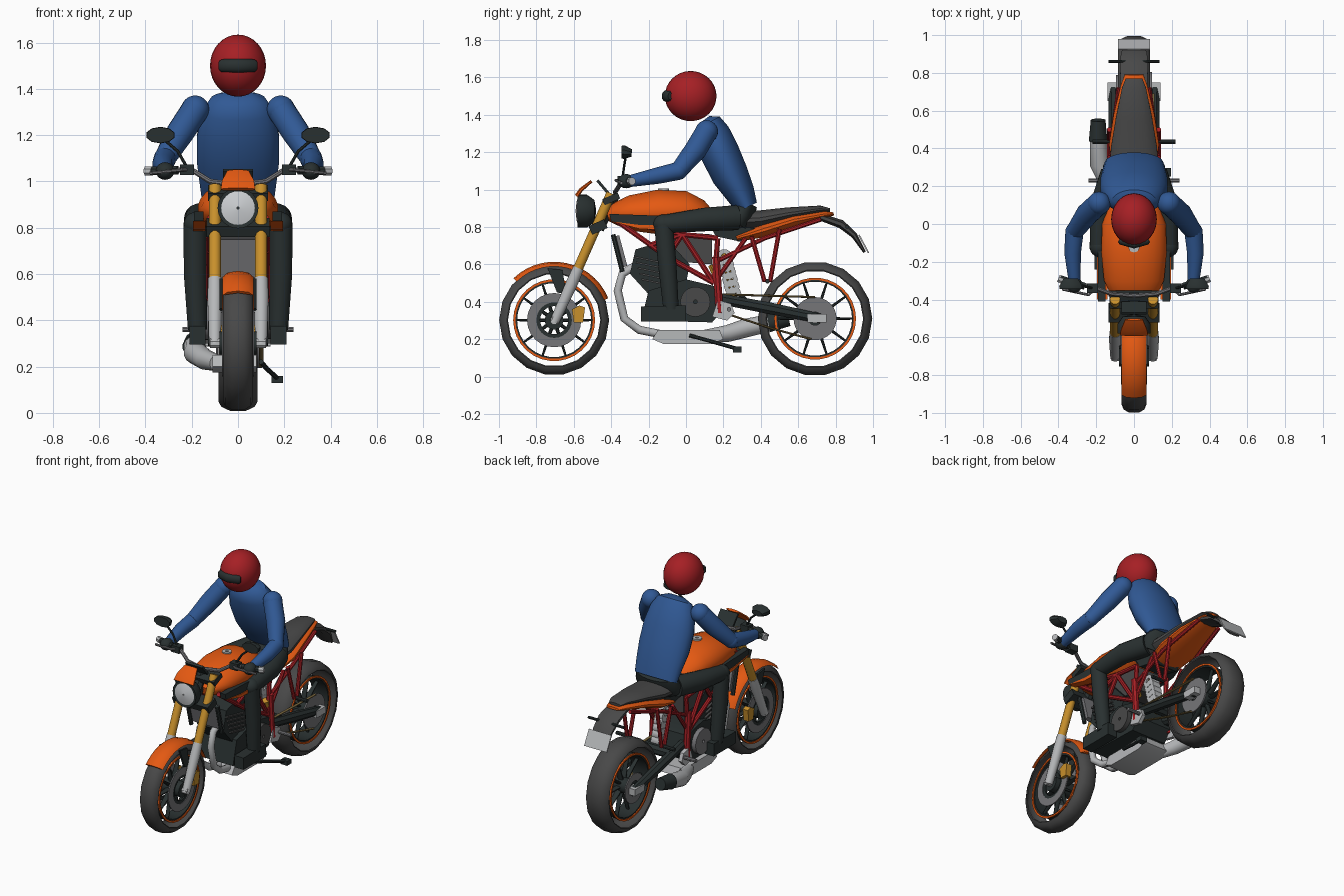
import bpy, bmesh
from math import sin, cos, pi, radians
from mathutils import Vector, Matrix

cube = bpy.data.objects.get("Cube")
if cube:
    bpy.data.objects.remove(cube, do_unlink=True)


def material(name, red, green, blue):
    mat = bpy.data.materials.new(name)
    mat.use_nodes = True
    mat.diffuse_color = (red, green, blue, 1)
    mat.node_tree.nodes["Principled BSDF"].inputs["Base Color"].default_value = (red, green, blue, 1)
    return mat


orange = material("orange paint", .78, .1, .006)
blue = material("blue jacket", .03, .1, .3)
red = material("red paint", .38, .014, .018)
black = material("dark cloth and plastic", .022, .03, .03)
rubber = material("rubber grey", .065, .065, .065)
silver = material("light metal", .47, .48, .49)
steel = material("mid grey metal", .18, .18, .19)
gold = material("gold metal", .58, .28, .025)
glass = material("headlamp glass", .62, .64, .66)
bronze = material("chain bronze", .2, .14, .05)


def finish(bm, name, mat, mirror=False):
    """Turn a bmesh into an object, optionally copied across the centre plane."""
    bmesh.ops.recalc_face_normals(bm, faces=bm.faces)
    if mirror:
        copy = bmesh.ops.duplicate(bm, geom=bm.verts[:] + bm.edges[:] + bm.faces[:])["geom"]
        for item in copy:
            if isinstance(item, bmesh.types.BMVert):
                item.co.x = -item.co.x
        bmesh.ops.reverse_faces(bm, faces=[f for f in copy if isinstance(f, bmesh.types.BMFace)])
    for face in bm.faces:
        face.smooth = True
    for edge in bm.edges:
        edge.smooth = len(edge.link_faces) == 2 and edge.calc_face_angle(0) < radians(40)
    mesh = bpy.data.meshes.new(name)
    bm.to_mesh(mesh)
    bm.free()
    mesh.materials.append(mat)
    obj = bpy.data.objects.new(name, mesh)
    bpy.context.collection.objects.link(obj)
    return obj


def bridge(bm, rings, closed=True):
    count = len(rings[0])
    for a, b in zip(rings, rings[1:]):
        for i in range(count if closed else count - 1):
            j = (i + 1) % count
            bm.faces.new((a[i], a[j], b[j], b[i]))


def sweep(bm, path, radii, sides):
    """Elliptical section along a path; radii are numbers or (width, depth)."""
    path = [Vector(p) for p in path]
    if not isinstance(radii, list):
        radii = [radii] * len(path)
    span = path[-1] - path[0]
    guide = Vector((0, 0, 1)) if abs(span.x) > .7 * span.length else Vector((1, 0, 0))
    rings = []
    for i, point in enumerate(path):
        tangent = (path[min(i + 1, len(path) - 1)] - path[max(i - 1, 0)]).normalized()
        side = (guide - tangent * guide.dot(tangent)).normalized()
        other = tangent.cross(side)
        wide, deep = radii[i] if isinstance(radii[i], tuple) else (radii[i], radii[i])
        angles = [2 * pi * (k + .5) / sides for k in range(sides)]
        rings.append([bm.verts.new(point + side * wide * cos(a) + other * deep * sin(a)) for a in angles])
    bridge(bm, rings)
    bm.faces.new(rings[0])
    bm.faces.new(rings[-1])


def tubes(name, paths, radii, mat, mirror=False, sides=8):
    bm = bmesh.new()
    for path in paths:
        sweep(bm, path, radii, sides)
    return finish(bm, name, mat, mirror)


def loft(name, stations, mat, sides=20):
    """Body centred on x = 0 from (y, z, half width, half depth) stations."""
    return tubes(name, [[(0, y, z) for y, z, w, d in stations]],
                 [(w, d) for y, z, w, d in stations], mat, sides=sides)


def lathe(name, profile, centre, mat, sides=24, start=0, end=360, axis="x", mirror=False):
    """Closed (offset, radius) profile turned about the x or y axis."""
    bm = bmesh.new()
    full = end - start == 360
    rings = []
    for k in range(sides if full else sides + 1):
        a = radians(start + (end - start) * k / sides)
        ring = []
        for off, r in profile:
            co = (off, r * cos(a), r * sin(a)) if axis == "x" else (r * cos(a), off, r * sin(a))
            ring.append(bm.verts.new(Vector(centre) + Vector(co)))
        rings.append(ring)
    bridge(bm, rings + [rings[0]] if full else rings)
    if not full:
        bm.faces.new(rings[0])
        bm.faces.new(rings[-1])
    return finish(bm, name, mat, mirror)


def disc(name, centre, outer, inner, half, mat, **options):
    return lathe(name, [(-half, inner), (-half, outer), (half, outer), (half, inner)], centre, mat, **options)


def prism(name, outline, low, high, mat, mirror=False):
    """Side outline in (y, z) extruded from x = low to x = high."""
    bm = bmesh.new()
    rings = [[bm.verts.new((x, y, z)) for y, z in outline] for x in (low, high)]
    bridge(bm, rings)
    bm.faces.new(rings[0])
    bm.faces.new(rings[1])
    return finish(bm, name, mat, mirror)


def box(name, centre, size, mat, mirror=False, tilt=0):
    bm = bmesh.new()
    turn = Matrix.Translation(centre) @ Matrix.Rotation(radians(tilt), 4, "X")
    bmesh.ops.create_cube(bm, size=1, matrix=turn @ Matrix.Diagonal((*size, 1)))
    return finish(bm, name, mat, mirror)


def ball(name, centre, size, mat, mirror=False):
    bm = bmesh.new()
    place = Matrix.Translation(centre) @ Matrix.Diagonal((*size, 1))
    bmesh.ops.create_uvsphere(bm, u_segments=24, v_segments=16, radius=1, matrix=place)
    return finish(bm, name, mat, mirror)


# Wheels: open tyre shell, rim band, spokes and hub
def wheel(label, y, z, radius, half):
    outer = [(-1, .86), (-.85, .94), (-.4, 1), (.4, 1), (.85, .94), (1, .86)]
    shell = [(half * u, radius * v) for u, v in outer]
    shell += [(half * u * .95, radius * (v - .02)) for u, v in reversed(outer)]
    centre = (0, y, z)
    lathe(label + "_tyre", shell, centre, rubber, sides=18)
    disc(label + "_rim", centre, .212, .198, half * .7, black, sides=30)
    for side in (-1, 1):
        disc(label + "_rim_stripe", (side * half * .72, y, z), .219, .207, .005, orange, sides=30)
    spokes = []
    for k in range(10):
        a = 2 * pi * k / 10
        spokes.append([(0, y + r * cos(a), z + r * sin(a)) for r in (.04, .2)])
    tubes(label + "_spokes", spokes, [(.022, .011), (.012, .006)], black)
    disc(label + "_hub", centre, .05, .01, .08, black)


wheel("front", -.705, .302, .294, .065)
wheel("rear", .69, .31, .306, .085)
disc("front_brake_disc", (.065, -.705, .302), .145, .095, .004, steel, mirror=True)
disc("front_disc_carrier", (.06, -.705, .302), .1, .075, .005, black, mirror=True)
prism("front_caliper", [(-.6, .29), (-.55, .29), (-.54, .37), (-.57, .38), (-.61, .36)], .05, .09, gold, True)
disc("rear_sprocket", (.09, .69, .31), .115, .035, .005, steel, sides=32)
disc("rear_brake_disc", (-.09, .69, .31), .1, .05, .004, steel)
tubes("rear_axle", [[(-.14, .69, .31), (.14, .69, .31)]], .025, silver)
lathe("front_mudguard", [(-.066, .287), (-.045, .305), (0, .312), (.045, .305), (.066, .287), (0, .3)],
      (0, -.705, .302), orange, sides=14, start=22, end=134)

# Fork and steering
tubes("fork_upper", [[(.1, -.4, .98), (.1, -.585, .56)]], .027, gold, True, 12)
tubes("fork_lower", [[(.1, -.575, .58), (.1, -.61, .5), (.1, -.705, .29)]], [.03, .033, .026], silver, True, 12)
tubes("front_axle", [[(-.12, -.705, .3), (.12, -.705, .3)]], .022, silver)
prism("mudguard_bracket", [(-.74, .58), (-.66, .57), (-.64, .44), (-.69, .45)], .068, .08, black, True)
box("lower_clamp", (0, -.47, .8), (.27, .09, .05), black, tilt=24)
box("upper_clamp", (0, -.4, .95), (.26, .09, .035), black, tilt=24)
tubes("steering_stem", [[(0, -.47, .79), (0, -.39, .96)]], .035, black)
tubes("handlebar", [[(.38, -.295, 1.045), (.2, -.34, 1.05), (.12, -.37, 1), (0, -.38, .985)]], .012, steel, True)
tubes("grip", [[(.39, -.29, 1.045), (.26, -.33, 1.048)]], .02, black, True)
tubes("bar_end", [[(.4, -.288, 1.045), (.37, -.3, 1.045)]], .021, silver, True)
tubes("lever", [[(.38, -.345, 1.035), (.24, -.375, 1.05), (.2, -.34, 1.05)]], .008, steel, True)
box("switch_block", (.22, -.34, 1.05), (.06, .05, .045), black, True)
tubes("mirror_stem", [[(.22, -.34, 1.06), (.26, -.33, 1.13), (.33, -.32, 1.19)]], .007, black, True)
tubes("mirror", [[(.335, -.345, 1.2), (.335, -.33, 1.2), (.335, -.29, 1.195)]],
      [(.062, .034), (.064, .036), (.04, .02)], black, True, 10)
box("instruments", (0, -.445, 1.015), (.13, .015, .09), black, tilt=40)

# Headlamp and fly screen
lathe("headlamp_shell", [(-.58, .088), (-.53, .088), (-.49, .06), (-.48, .005), (-.57, .005)],
      (0, 0, .885), black, axis="y")
lathe("headlamp_lens", [(-.59, .005), (-.585, .05), (-.575, .083), (-.57, .005)], (0, 0, .885), glass, axis="y")
tubes("fly_screen", [[(0, -.585, .965), (0, -.56, 1), (0, -.505, 1.045)]],
      [(.08, .012), (.075, .012), (.05, .008)], orange)

# Tank, side panels, seat and tail
loft("fuel_tank", [(-.42, .86, .08, .03), (-.38, .87, .12, .06), (-.3, .875, .16, .095), (-.15, .88, .175, .12),
                   (0, .88, .17, .112), (.08, .87, .14, .075), (.13, .85, .1, .04)], orange, 24)
disc("tank_cap", (0, -.12, 1), .03, .01, .006, silver, axis="x").rotation_euler = (0, 0, 0)
bpy.data.objects["tank_cap"].data.transform(
    Matrix.Translation((0, -.12, 1)) @ Matrix.Rotation(pi / 2, 4, "Y") @ Matrix.Translation((0, .12, -1)))
prism("side_panel", [(-.41, .87), (-.13, .86), (-.11, .8), (-.24, .805), (-.4, .83)], .15, .19, black, True)
prism("side_panel_trim", [(-.4, .83), (-.24, .81), (-.11, .81), (-.14, .785), (-.25, .79)], .14, .195, orange, True)
loft("seat", [(.08, .85, .1, .04), (.25, .83, .13, .055), (.4, .84, .125, .05), (.55, .87, .1, .036),
              (.72, .895, .065, .02), (.77, .89, .045, .01)], rubber, 16)
loft("tail_unit", [(.27, .74, .11, .02), (.42, .785, .135, .04), (.58, .835, .11, .035), (.74, .865, .07, .022),
                   (.79, .87, .05, .008)], orange, 16)
loft("rear_mudguard", [(.7, .86, .075, .02), (.83, .815, .08, .025), (.9, .755, .075, .018),
                       (.955, .665, .05, .008)], rubber, 8)
box("number_plate", (0, .95, .71), (.17, .008, .11), silver, tilt=28)
tubes("rear_indicators", [[(-.135, .86, .8), (.135, .86, .8)]], .009, black)
prism("seat_base", [(.12, .82), (.4, .79), (.3, .72), (.16, .75)], -.09, .09, black)

# Frame trellis
nodes = [(-.38, .84), (-.1, .64), (.15, .5), (.17, .74), (-.02, .76), (-.2, .7)]
pairs = [(0, 1), (1, 2), (2, 3), (0, 4), (4, 3), (4, 1), (4, 2), (5, 4)]
tubes("trellis_frame", [[(.12, *nodes[a]), (.12, *nodes[b])] for a, b in pairs], .015, red, True)
tubes("subframe", [[(.12, .17, .62), (.12, .42, .74), (.08, .72, .84)], [(.12, .15, .5), (.12, .32, .74)],
                   [(.13, .35, .75), (.13, .42, .51), (.13, .45, .51), (.13, .5, .79)]], .013, red, True)
tubes("pivot_brace", [[(.13, .16, .64), (.13, .18, .34)]], .022, red, True)
tubes("passenger_peg", [[(.13, .435, .51), (.22, .435, .51)]], .012, black, True)
tubes("rider_peg", [[(.12, .23, .36), (.24, .23, .36)]], .012, steel, True)

# Engine and radiator
prism("crankcase", [(-.24, .3), (.14, .29), (.2, .36), (.17, .48), (0, .52), (-.2, .46)], -.13, .13, black)
prism("cylinder_block", [(-.2, .44), (0, .5), (.02, .6), (-.1, .73), (-.27, .68), (-.3, .55)], -.1, .1, black)
prism("airbox", [(-.1, .62), (.14, .6), (.14, .76), (-.12, .78)], -.08, .08, rubber)
for n in range(5):
    box("cooling_fin", (0, -.14 - n * .01, .5 + n * .03), (.23, .2, .01), rubber, tilt=-12)
disc("clutch_cover", (-.14, .04, .4), .085, .01, .02, steel)
disc("alternator_cover", (.14, .05, .4), .08, .01, .02, rubber)
prism("pivot_plate", [(.14, .32), (.22, .3), (.26, .34), (.24, .39), (.17, .41)], .125, .15, silver, True)
box("radiator", (0, -.35, .67), (.22, .03, .17), steel, tilt=15)
tubes("radiator_frame", [[(.115, -.39, .76), (.115, -.34, .56)]], .014, black, True)

# Exhaust
tubes("header_pipes", [[(.05, -.26, .6), (.05, -.34, .55), (.05, -.365, .46), (.05, -.33, .31), (.04, -.25, .25),
                        (.03, -.1, .22)]], .022, silver, True, 10)
prism("collector", [(-.18, .2), (-.12, .175), (.14, .175), (.2, .2), (.18, .25), (-.15, .25)], -.11, .08, silver)
tubes("muffler", [[(-.09, .1, .215), (-.14, .22, .23), (-.185, .32, .26), (-.19, .46, .29)]],
      [.035, .045, .05, .045], silver, sides=14)
tubes("muffler_tip", [[(-.19, .44, .287), (-.19, .55, .31)]], [.05, .04], black, sides=14)

# Swingarm, chain, shock and stand
tubes("swingarm", [[(.095, .16, .42), (.105, .45, .365), (.11, .72, .31)]], [.03, .034, .028], black, True)
box("axle_block", (.115, .7, .312), (.05, .1, .045), silver, True)
tubes("swingarm_bridge", [[(-.1, .3, .4), (.1, .3, .4)]], .035, black)
tubes("chain", [[(.1, .19, .44), (.1, .69, .425)], [(.1, .19, .345), (.1, .45, .26), (.1, .67, .2)]],
      (.01, .006), bronze)
tubes("shock_body", [[(.03, .2, .67), (.03, .26, .4)]], .018, gold)
tubes("shock_reservoir", [[(.11, .14, .6), (.11, .17, .53)]], .025, gold)
for n in range(6):
    disc("spring_coil", (.03, .205 + n * .01, .64 - n * .04), .042, .018, .03, silver, sides=10)
tubes("side_stand", [[(.1, .02, .22), (.125, .13, .19), (.17, .27, .15)]], .011, black)
box("stand_foot", (.17, .275, .145), (.05, .045, .03), black)

# Rider
loft("jacket_torso", [(.1, 1.375, .06, .03), (.115, 1.355, .12, .075), (.14, 1.3, .155, .095),
                      (.18, 1.2, .178, .105), (.235, 1.08, .178, .1), (.29, .98, .165, .08),
                      (.325, .905, .155, .06)], blue, 24)
tubes("upper_arm", [[(.185, .11, 1.31), (.25, .05, 1.21), (.315, -.04, 1.1)]], [.06, .06, .047], blue, True, 16)
tubes("forearm", [[(.315, -.04, 1.1), (.325, -.15, 1.075), (.315, -.3, 1.045)]], [.049, .045, .032], blue, True, 16)
ball("shoulder", (.185, .11, 1.31), (.061, .061, .061), blue, True)
ball("elbow", (.315, -.04, 1.1), (.048, .048, .048), blue, True)
ball("glove", (.315, -.32, 1.045), (.04, .045, .038), black, True)
loft("hips", [(.33, .93, .14, .055), (.3, .87, .165, .075), (.27, .82, .15, .07)], black)
tubes("thigh", [[(.11, .27, .85), (.17, .1, .84), (.185, -.12, .815)]], [.068, .064, .05], black, True, 16)
ball("knee", (.185, -.12, .815), (.05, .055, .052), black, True)
tubes("shin", [[(.185, -.12, .81), (.185, -.1, .6), (.175, -.08, .36)]], [.051, .05, .042], black, True, 16)
prism("boot", [(-.24, .295), (0, .295), (0, .38), (-.24, .375)], .14, .21, black, True)
ball("helmet", (0, .025, 1.5), (.121, .138, .134), red)
tubes("visor", [[(-.08, -.085, 1.5), (-.07, -.09, 1.5), (0, -.108, 1.5), (.07, -.09, 1.5), (.08, -.085, 1.5)]],
      [(.02, .012), (.028, .02), (.03, .022), (.028, .02), (.02, .012)], black, sides=16)
